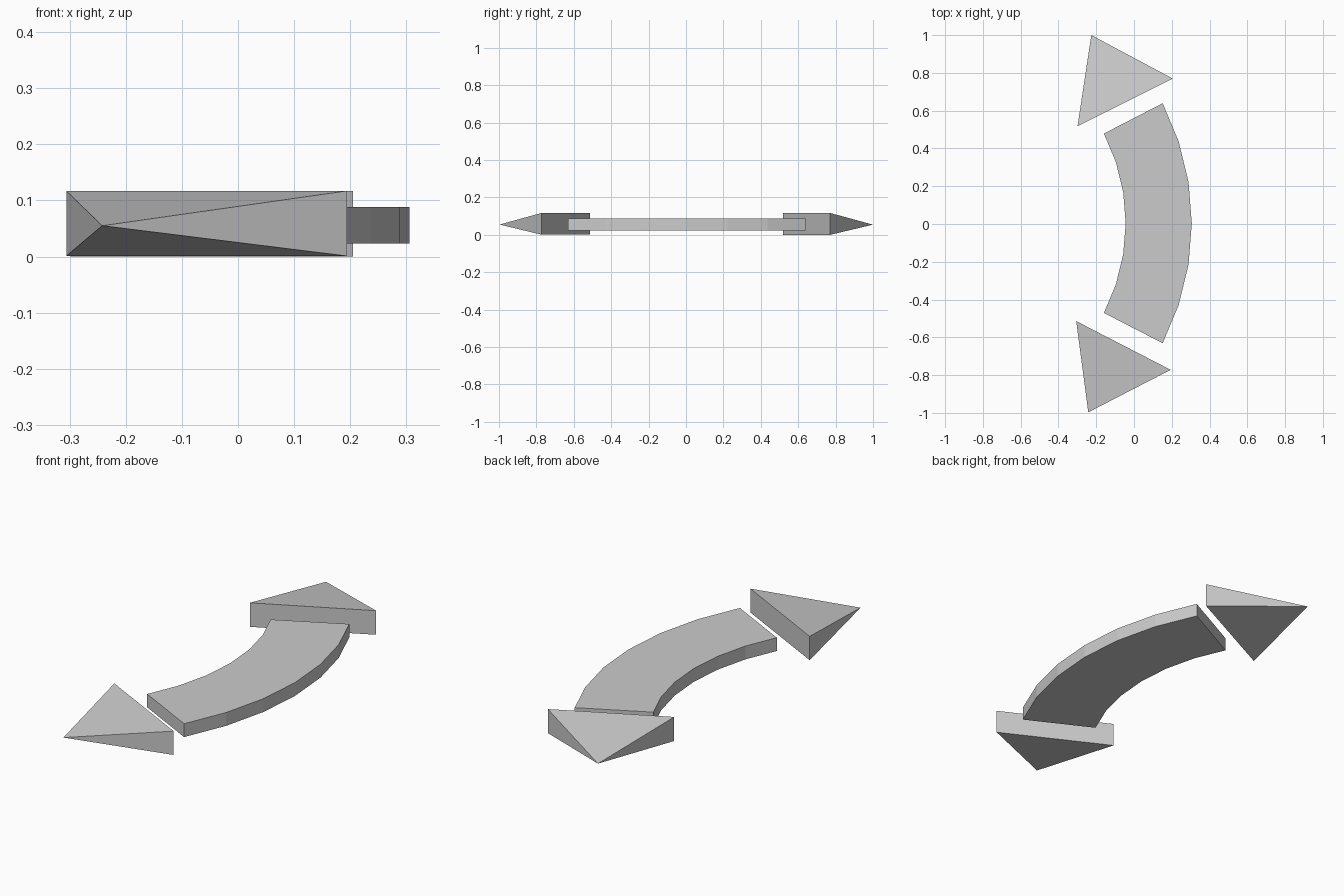
import bpy
import bmesh
from math import sin, cos, radians
from mathutils import Vector

if "Cube" in bpy.data.objects:
    bpy.data.objects.remove(bpy.data.objects["Cube"])


def make_object(name, bm):
    bmesh.ops.recalc_face_normals(bm, faces=bm.faces)
    mesh = bpy.data.meshes.new(name)
    bm.to_mesh(mesh)
    bm.free()
    obj = bpy.data.objects.new(name, mesh)
    bpy.context.collection.objects.link(obj)
    return obj


def curved_band(name, center, r_in, r_out, half_angle, segments, z0, z1):
    """Rectangular section swept along an arc, capped at both ends."""
    bm = bmesh.new()
    rings = []
    for i in range(segments + 1):
        a = radians(-half_angle + 2 * half_angle * i / segments)
        rings.append([bm.verts.new((center[0] + r * cos(a), center[1] + r * sin(a), z))
                      for r, z in ((r_in, z0), (r_out, z0), (r_out, z1), (r_in, z1))])
    for a, b in zip(rings, rings[1:]):
        for k in range(4):
            n = (k + 1) % 4
            bm.faces.new((a[k], a[n], b[n], b[k]))
    bm.faces.new(rings[0])
    bm.faces.new(rings[-1])
    return make_object(name, bm)


def arrow_head(name, base_a, base_b, tip, z0, z1):
    """Pyramid lying on its side: upright rectangular base, pointed tip."""
    bm = bmesh.new()
    base = [bm.verts.new((*p, z)) for p, z in
            ((base_a, z0), (base_b, z0), (base_b, z1), (base_a, z1))]
    apex = bm.verts.new(Vector((*tip, (z0 + z1) / 2 - 0.004)))
    bm.faces.new(base)
    for k in range(4):
        bm.faces.new((base[k], base[(k + 1) % 4], apex))
    return make_object(name, bm)


# Curved shaft
curved_band("arrow_shaft", (-1.079, 0.004), 1.035, 1.385, 27.3, 6, 0.023, 0.088)

# Pointed heads at each end
arrow_head("back_arrow_head", (-0.299, 0.518), (0.205, 0.770), (-0.226, 1.0), 0.0, 0.117)
arrow_head("front_arrow_head", (-0.306, -0.514), (0.194, -0.772), (-0.242, -0.997), 0.001, 0.117)
